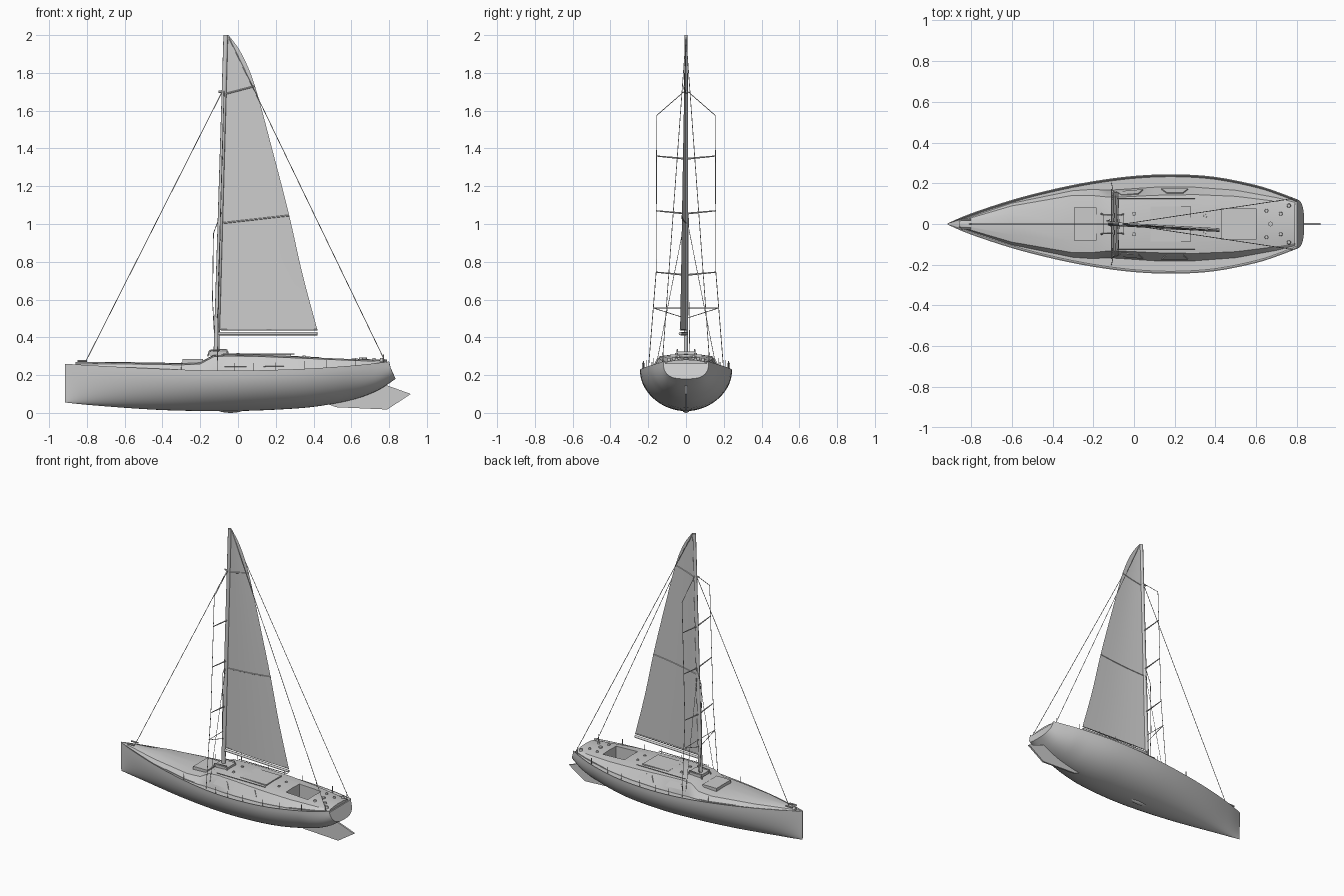
import bpy, bmesh, math
from mathutils import Vector

if "Cube" in bpy.data.objects:
    bpy.data.objects.remove(bpy.data.objects["Cube"])

grey = bpy.data.materials.new("light_grey")
grey.use_nodes = True
grey.diffuse_color = (0.6, 0.6, 0.6, 1)
grey.node_tree.nodes["Principled BSDF"].inputs["Base Color"].default_value = grey.diffuse_color


def finish(name, bm, angle=35):
    bmesh.ops.recalc_face_normals(bm, faces=bm.faces)
    mesh = bpy.data.meshes.new(name)
    bm.to_mesh(mesh)
    bm.free()
    mesh.materials.append(grey)
    ob = bpy.data.objects.new(name, mesh)
    bpy.context.collection.objects.link(ob)
    if angle:
        bpy.ops.object.select_all(action='DESELECT')
        ob.select_set(True)
        bpy.context.view_layer.objects.active = ob
        bpy.ops.object.shade_smooth_by_angle(angle=math.radians(angle))
    return ob


def loft(name, rings, angle=35):
    """Closed rings joined into a capped solid."""
    bm = bmesh.new()
    vs = [[bm.verts.new(p) for p in ring] for ring in rings]
    n = len(vs[0])
    for a, b in zip(vs, vs[1:]):
        for i in range(n):
            j = (i + 1) % n
            bm.faces.new((a[i], a[j], b[j], b[i]))
    bm.faces.new(vs[0])
    bm.faces.new(vs[-1])
    return finish(name, bm, angle)


def plate(name, pts, thick):
    """Flat outline thickened evenly to both sides."""
    v = [Vector(p) for p in pts]
    nrm = (v[1] - v[0]).cross(v[2] - v[0]).normalized() * thick / 2
    return loft(name, [[p - nrm for p in v], [p + nrm for p in v]], 0)


def box(name, centre, size):
    bm = bmesh.new()
    bmesh.ops.create_cube(bm, size=1)
    bmesh.ops.scale(bm, vec=size, verts=bm.verts)
    bmesh.ops.translate(bm, vec=centre, verts=bm.verts)
    return finish(name, bm, 0)


def rod(name, pts, r, sides=6, r2=None, squash=1):
    """Round bar along a chain of points."""
    bm = bmesh.new()
    r2 = r2 or r
    for a, b in zip(pts, pts[1:]):
        a, b = Vector(a), Vector(b)
        rot = (b - a).to_track_quat('Z', 'Y').to_matrix().to_4x4()
        rot.translation = (a + b) / 2
        bmesh.ops.create_cone(bm, cap_ends=True, segments=sides, radius1=r, radius2=r2,
                              depth=(b - a).length, matrix=rot)
    if squash != 1:
        bmesh.ops.scale(bm, vec=(1, squash, 1), verts=bm.verts)
    return finish(name, bm, 50)


def smooth_rows(rows, steps):
    """Catmull-Rom interpolation of table rows."""
    out = []
    for i in range(len(rows) - 1):
        p = [rows[max(0, min(len(rows) - 1, i + k))] for k in (-1, 0, 1, 2)]
        for s in range(steps):
            t = s / steps
            out.append([0.5 * (2 * b + (c - a) * t + (2 * a - 5 * b + 4 * c - d) * t * t
                               + (3 * b - a - 3 * c + d) * t ** 3) for a, b, c, d in zip(*p)])
    return out + [list(rows[-1])]


# Hull: x, half beam, sheer height, keel height
stations = smooth_rows([
    (-.915, .003, .26, .055), (-.8, .052, .253, .043), (-.6, .118, .242, .027),
    (-.4, .17, .233, .015), (-.2, .21, .226, .01), (0, .236, .224, .01),
    (.2, .244, .228, .017), (.4, .231, .236, .032), (.6, .191, .25, .068),
    (.72, .152, .262, .115), (.8, .12, .272, .18)], 4)


def at(x, k):
    for a, b in zip(stations, stations[1:]):
        if a[0] <= x <= b[0]:
            return a[k] + (b[k] - a[k]) * (x - a[0]) / (b[0] - a[0])
    return stations[-1][k]


def hull_ring(x, beam, sheer, keel, n=14):
    ring = []
    rake = 0.035 * max(0, min(1, (x - .6) / .2)) ** 2
    full = 1 - 0.3 * max(0, min(1, (x - .6) / .2))      # squarer towards the transom
    for i in range(2 * n + 1):
        a = math.pi * i / (2 * n)
        c, s = math.cos(a), max(0, math.sin(a))
        y = math.copysign(abs(c) ** full, c) * beam
        ring.append((x + rake * s, y, sheer - (sheer - keel) * s ** full))
    # low toe rail and sunken side deck
    lip = min(.012, beam * .3)
    for side in (-1, 1):
        ends = [(beam - lip * .4, 0), (beam - lip, lip * .8)]
        for y, drop in (ends if side < 0 else ends[::-1]):
            ring.append((x, side * y, sheer - drop))
    return ring


hull = loft("hull", [hull_ring(*s) for s in stations])

# Raised deck and coachroof: x, side gap to rail, top half width share, top height
roof_rows = [(-.86, .012, .8, .262), (-.6, .016, .87, .262), (-.3, .028, .86, .257),
             (-.2, .04, .82, .262), (-.13, .055, .8, .3), (-.06, .06, .78, .304),
             (.1, .062, .78, .302), (.3, .06, .8, .294), (.5, .048, .82, .285),
             (.7, .03, .86, .277), (.79, .018, .88, .275)]
rings = []
for x, gap, share, top in roof_rows:
    w = at(x, 1) - gap
    half = [(w, at(x, 2) - .03), (w, at(x, 2) - .004), (w * share, top - .003),
            (w * share * .6, top + .004), (0, top + .007)]
    rings.append([(x, y, z) for y, z in half] + [(x, -y, z) for y, z in half[-2::-1]])
roof = loft("coachroof", rings, 25)

# Cockpit well cut through roof and hull
cutter = box("cockpit_cutter", (.515, 0, .3), (.17, .15, .24))
cutter.hide_render = True
for ob in (hull, roof):
    mod = ob.modifiers.new("cockpit", 'BOOLEAN')
    mod.object = cutter
    mod.solver = 'EXACT'
    bpy.context.view_layer.objects.active = ob
    bpy.ops.object.modifier_apply(modifier=mod.name)
bpy.data.objects.remove(cutter)

# Underwater parts
plate("rudder", [(.48, 0, .045), (.52, 0, .03), (.79, 0, .018), (.915, 0, .1),
                 (.79, 0, .145), (.7, 0, .13)], .012)
bm = bmesh.new()
bmesh.ops.create_uvsphere(bm, u_segments=20, v_segments=10, radius=1)
bmesh.ops.scale(bm, vec=(.085, .025, .03), verts=bm.verts)
bmesh.ops.translate(bm, vec=(-.04, 0, .03), verts=bm.verts)
finish("keel_stub", bm)

# Deck details
box("fore_hatch", (-.24, 0, .27), (.11, .16, .028))
box("main_hatch", (.18, 0, .302), (.2, .17, .012))
box("mast_step", (-.1, 0, .315), (.1, .09, .02))
for s in (-1, 1):
    # cabin windows lying on the sloped sides
    for cx in (-.02, .2):
        quad = []
        for dx, f in ((-.065, .3), (.065, .3), (.04, .8), (-.04, .8)):
            x = cx + dx
            lo = at(x, 1) - .061
            hi = lo * .785
            z0 = at(x, 2) - .004
            quad.append((x, s * (lo + (hi - lo) * f), z0 + (.297 - z0) * f))
        plate("cabin_window", quad, .009)
    # grab rail, stanchions, winches and cleats
    rod("grab_rail", [(x, s * .125, .312) for x in (-.08, .1, .3)], .003)
    for x in (-.3, -.02, .08, .2, .35, .47, .62, .77):
        y = s * (at(x, 1) - .012)
        rod("stanchion", [(x, y, at(x, 2) - .01), (x, y, at(x, 2) + .04)], .002)
    for x, y in ((0, .05), (.24, .075), (.35, .04), (.65, .065), (.72, .05), (.76, .09)):
        rod("winch", [(x, s * y, .27), (x, s * y, .316 - x * .035)], .011, 12, .008)
    rod("bow_cleat", [(-.85, s * .022, .275), (-.8, s * .022, .275)], .006)
    rod("mast_base_rail", [(-.16, s * .05, .3), (-.15, s * .045, .33),
                           (-.06, s * .045, .335), (-.05, s * .05, .3)], .004)
rod("helm_post", [(.67, 0, .27), (.67, 0, .293)], .012, 12)


# Mast, boom and sail
def mast_x(z):
    return -.115 + .05 * (z - .3) / 1.7


rod("mast", [(mast_x(.3), 0, .3), (mast_x(2), 0, 2)], .015, 12, .012, .75)
rod("boom", [(-.11, 0, .42), (.42, -.03, .42)], .009, 8)
rod("sail_foot", [(-.09, -.001, .44), (.42, -.03, .44)], .004)
leech = smooth_rows([(.42, .44), (.34, .74), (.27, 1.05), (.18, 1.4), (.09, 1.73),
                     (.02, 1.9), (-.05, 2)], 4)


def sail_point(u, x, z):
    luff = mast_x(z) + .012
    px = luff + (x - luff) * u
    return (px, -.06 * (px - luff) - .02 * math.sin(math.pi * u) * (x - luff), z)


bm = bmesh.new()
grid = [[bm.verts.new(sail_point(i / 8, x, z)) for i in range(9)] for x, z in leech]
for a, b in zip(grid, grid[1:]):
    for i in range(8):
        bm.faces.new((a[i], a[i + 1], b[i + 1], b[i]))
finish("mainsail", bm, 60)
for z0, z1, x1 in ((1.005, 1.045, .27), (1.69, 1.73, .09)):
    rod("batten", [sail_point(i / 6, x1, z0 + (z1 - z0) * i / 6) for i in range(7)], .004)

# Standing rigging
rod("forestay", [(mast_x(1.7) - .01, 0, 1.7), (-.81, 0, .265)], .002)
rod("masthead_fitting", [(mast_x(1.7) - .03, 0, 1.7), (mast_x(1.7), 0, 1.7)], .006)
for s in (-1, 1):
    rod("backstay", [(-.05, 0, 1.99), (.78, s * .125, .27)], .002)
    rod("shroud", [(mast_x(1.71), 0, 1.71), (mast_x(1.575), s * .155, 1.575),
                   (mast_x(.745), s * .158, .745), (-.11, s * .2, .22)], .002)
    for z in (1.36, 1.07, .745):
        rod("spreader", [(mast_x(z), 0, z - .015), (mast_x(z), s * .157, z)], .005, 6, .003)
    rod("lower_strut", [(mast_x(.5), 0, .5), (-.11, s * .172, .555), (-.11, 0, .555)], .002)
    rod("inner_shroud", [(mast_x(1.07), 0, 1.05), (-.11, s * .16, .24)], .0015)
rod("halyard", [(-.09, .012, 1.06), (-.13, .015, .95), (-.135, .015, .6), (-.12, .02, .32)], .002)
